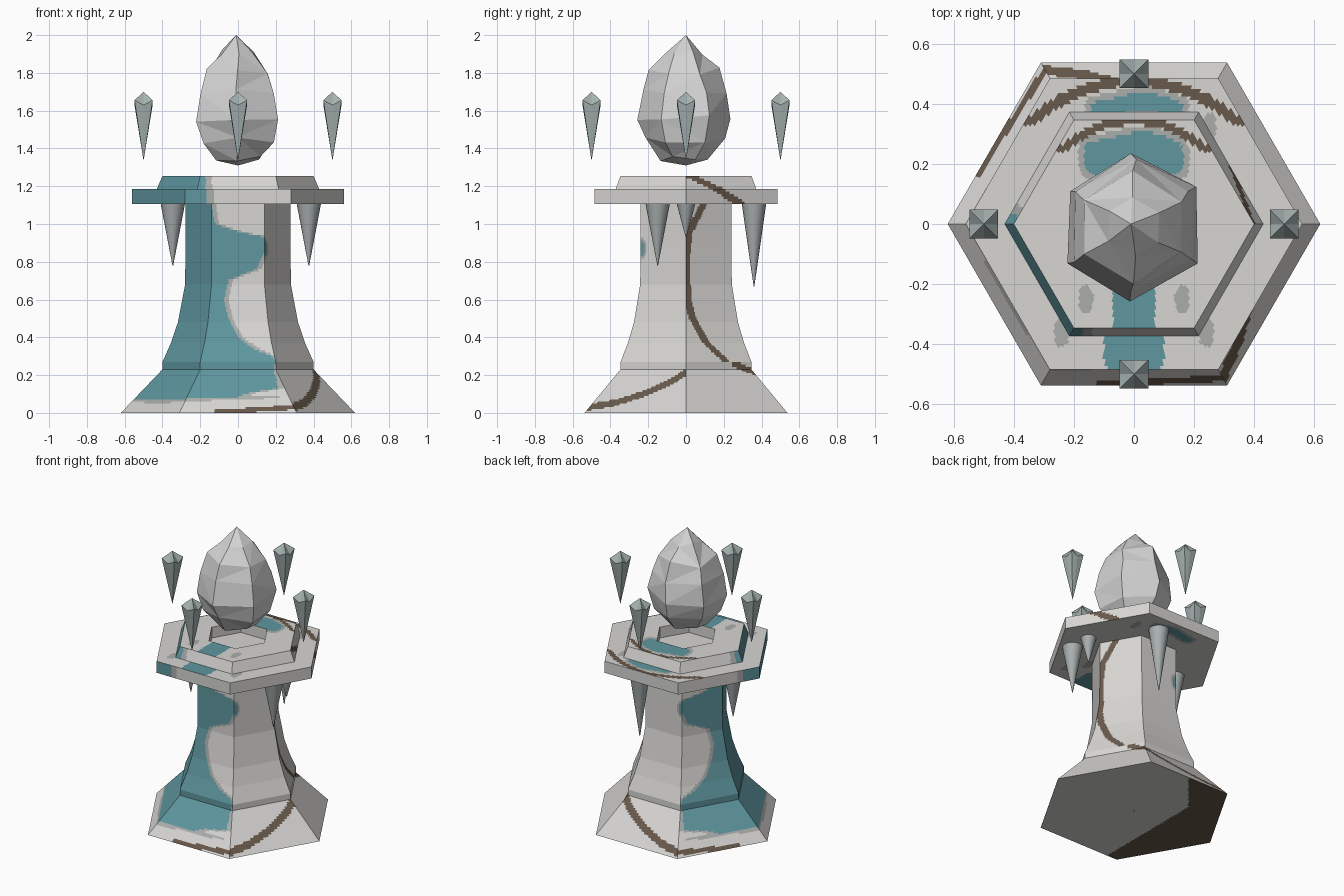
import bpy, bmesh, math, random
from mathutils import Vector

if "Cube" in bpy.data.objects:
    bpy.data.objects.remove(bpy.data.objects["Cube"])

def mat(name, rgb):
    m = bpy.data.materials.new(name)
    m.diffuse_color = (*rgb, 1)
    m.use_nodes = True
    m.node_tree.nodes["Principled BSDF"].inputs["Base Color"].default_value = m.diffuse_color
    return m

PALE = mat("pale_stone", (0.68, 0.67, 0.65))
TEAL = mat("teal_paint", (0.115, 0.31, 0.35))
GREY = mat("grey_edge", (0.41, 0.42, 0.41))
BROWN = mat("brown_vein", (0.14, 0.10, 0.07))
ICE = mat("icicle_grey", (0.40, 0.43, 0.43))
SHARD = mat("shard_grey", (0.38, 0.45, 0.44))
GEM = mat("gem_white", (0.66, 0.66, 0.66))
TOWER = [PALE, TEAL, GREY, BROWN]


def finish(name, bm, mats):
    me = bpy.data.meshes.new(name)
    bm.to_mesh(me)
    bm.free()
    for m in mats:
        me.materials.append(m)
    ob = bpy.data.objects.new(name, me)
    bpy.context.collection.objects.link(ob)
    return ob


def interp(table, x):
    if x <= table[0][0]:
        return table[0][1]
    for (x0, y0), (x1, y1) in zip(table, table[1:]):
        if x <= x1:
            return y0 + (y1 - y0) * (x - x0) / (x1 - x0)
    return table[-1][1]


# how far the teal reaches across the faces beside the all-teal face, by height
TEAL_EDGE = [(0.10, .55), (0.13, .92), (0.28, 1), (0.30, .97), (0.33, .77), (0.40, .5), (0.50, .34),
             (0.60, .25), (0.70, .32), (0.73, .55), (0.76, .85), (0.82, .96), (0.87, 1.02),
             (0.93, 1), (0.96, .5), (1.0, .06), (1.10, 0), (1.106, .2), (1.185, .2), (1.19, .1), (1.26, .07)]
# brown vein: sideways position on the back right face, by height
VEIN_Y = [(0.28, .21), (0.31, .17), (0.38, .1), (0.5, .035), (0.6, .008), (0.8, .0), (0.95, .015),
          (1.1, .09)]
# brown vein: height on the plinth, by distance around from the teal face
VEIN_Z = [(0.8, .003), (1.5, .03), (1.75, .055), (2.0, .10), (2.3, .165), (2.5, .215), (2.8, .27)]


def flat_paint(p, up):
    x, y, z = p
    r = math.hypot(x, y)
    if z < 0.01:                                     # underside of plinth
        return 3 if x < -.23 or -.766 * x + .643 * y > .34 else 0
    if up and ((z > 1.2 and y > .24 and abs(r - .343) < .013) or
               (z < 1.2 and y > .33 and abs(math.hypot(x, y + .02) - .495) < .017)):
        return 3
    wob = .012 * math.sin(22 * x + 1)
    if z > 1.2:
        blobs = [(0, .23 + wob, .165, .065), (0, -.28, .07, .2)]
    else:
        blobs = [(.01, .395 + wob, .155, .03), (0, -.4, .1, .1)]
    for cx, cy, a, b in blobs:
        dx, dy = abs(x - cx), abs(y - cy)
        if (dx / a) ** 4 + (dy / b) ** 4 < 1:
            return 1
        if cy > 0 and (dx / (a + .02)) ** 4 + (dy / (b + .02)) ** 4 < 1:
            return 2
    for cx, cy in ((.16, -.25), (.24, -.36), (.25, .32)):
        if ((abs(x) - cx) / .025) ** 2 + ((y - cy) / .05) ** 2 < 1 and (cy < 0 or x > 0):
            return 2
    return 0


def paint(f, t, p, nz):
    if abs(nz) > .9:
        return flat_paint(p, nz > 0)
    if math.hypot(p.x, p.y) < .21:
        return 0
    z = p.z
    # distance around, mirrored about the teal face (0 .. 3 faces)
    a = abs(f + t - 3.5)
    t2 = a - .5
    if z < .23 or f == 0 and z < .275:
        if abs(z - interp(VEIN_Z, a)) < (.012 if a < 1.5 else .02) and .8 < a < 2.8:
            return 3
    if f == 0:
        if z > 1.1:
            return 3 if abs(p.y - interp([(1.11, .28), (1.185, .17), (1.255, .02)], z)) < .035 else 0
        return 3 if z > .275 and abs(p.y - interp(VEIN_Y, z)) < .02 else 0
    if z < .23:
        low = .065 + .02 * max(0, a)
        if z < low:
            return 2 if z > low - .015 and a < 1.4 else 0
    if a < .5:
        return 1
    if a < 1.5:
        e = interp(TEAL_EDGE, z)
        return 1 if t2 < e else 2 if t2 < e + .08 else 0
    d = math.hypot((a - 1.5) / .13, (z - .87) / .055)
    return 1 if d < .75 else 2 if d < 1.1 else 0


def hex_loft(name, profile, n=44, step=.014):
    """Six-sided loft with a fine grid so the painted patches follow the rule."""
    bm = bmesh.new()
    rows = [profile[0]]
    for (r0, z0), (r1, z1) in zip(profile, profile[1:]):
        m = max(2, round(math.hypot(r1 - r0, z1 - z0) / step))
        rows += [(r0 + (r1 - r0) * k / m, z0 + (z1 - z0) * k / m) for k in range(1, m + 1)]
    corner = [Vector((math.cos(k * math.pi / 3), math.sin(k * math.pi / 3), 0)) for k in range(6)]
    grid = []
    for r, z in rows:
        ring = []
        for f in range(6):
            for k in range(n):
                c = corner[f].lerp(corner[(f + 1) % 6], k / n) * r
                ring.append(bm.verts.new((c.x, c.y, z)))
        grid.append(ring)
    for (lo, hi), (r0, z0), (r1, z1) in zip(zip(grid, grid[1:]), rows, rows[1:]):
        nz = (r0 - r1) / math.hypot(r1 - r0, z1 - z0)
        for i in range(6 * n):
            j = (i + 1) % (6 * n)
            q = (lo[i], lo[j], hi[j], hi[i])
            face = bm.faces.new(q)
            mid = sum((v.co for v in q), Vector()) / 4
            face.material_index = paint(i // n, (i % n + .5) / n, mid, nz)
    return finish(name, bm, TOWER)


# tower
hex_loft("plinth", [(.002, 0), (.62, 0), (.40, .23), (.40, .27)])
hex_loft("shaft", [(.40, .27), (.355, .37), (.318, .48), (.28, .68), (.278, .9), (.278, 1.105)])
hex_loft("cap_slab", [(.278, 1.105), (.56, 1.105), (.56, 1.185), (.42, 1.185)])
hex_loft("cap_rim", [(.43, 1.185), (.40, 1.255), (.20, 1.255), (.20, 1.18), (.002, 1.18)])

# icicles under the cap
for i, (x, y, r, tip) in enumerate([(-.345, -.02, .065, .78), (.375, -.15, .065, .78),
                                    (.37, 0, .05, .93), (.10, .36, .065, .67)]):
    h = 1.11 - tip
    bpy.ops.mesh.primitive_cone_add(vertices=16, radius1=.002, radius2=r, depth=h,
                                    location=(x, y, tip + h / 2))
    ob = bpy.context.object
    ob.name = "icicle_%d" % (i + 1)
    ob.data.materials.append(ICE)
    bpy.ops.object.shade_smooth_by_angle()

# floating shards
for i, (x, y) in enumerate([(.5, 0), (0, .5), (-.5, 0), (0, -.5)]):
    bm = bmesh.new()
    top = bm.verts.new((x, y, 1.70))
    low = bm.verts.new((x, y, 1.335))
    ring = []
    for k in range(8):
        c, s = math.cos(k * math.pi / 4), math.sin(k * math.pi / 4)
        q = .048 / max(abs(c), abs(s))
        ring.append(bm.verts.new((x + c * q, y + s * q, 1.655 if k % 2 else 1.63)))
    for k in range(8):
        bm.faces.new((ring[k], ring[(k + 1) % 8], top))
        bm.faces.new((ring[(k + 1) % 8], ring[k], low))
    finish("shard_%d" % (i + 1), bm, [SHARD])

# big faceted gem
random.seed(4)
bm = bmesh.new()
rings = []
for r, z in [(.13, 1.345), (.213, 1.44), (.245, 1.56), (.222, 1.70), (.18, 1.81), (.10, 1.915)]:
    ring = []
    for k in range(6):
        a = math.pi / 6 + k * math.pi / 3 + random.uniform(-.06, .06)
        rr = r * random.uniform(.95, 1.05)
        ring.append(bm.verts.new((rr * math.cos(a), rr * math.sin(a) - .01, z + random.uniform(-.02, .02))))
    rings.append(ring)
top = bm.verts.new((-.01, 0, 2.0))
low = bm.verts.new((0, 0, 1.31))
for k in range(6):
    j = (k + 1) % 6
    for p, q in zip(rings, rings[1:]):
        bm.faces.new((p[k], p[j], q[j], q[k]))
    bm.faces.new((rings[-1][k], rings[-1][j], top))
    bm.faces.new((rings[0][j], rings[0][k], low))
bmesh.ops.triangulate(bm, faces=bm.faces[:])
finish("gem", bm, [GEM])
